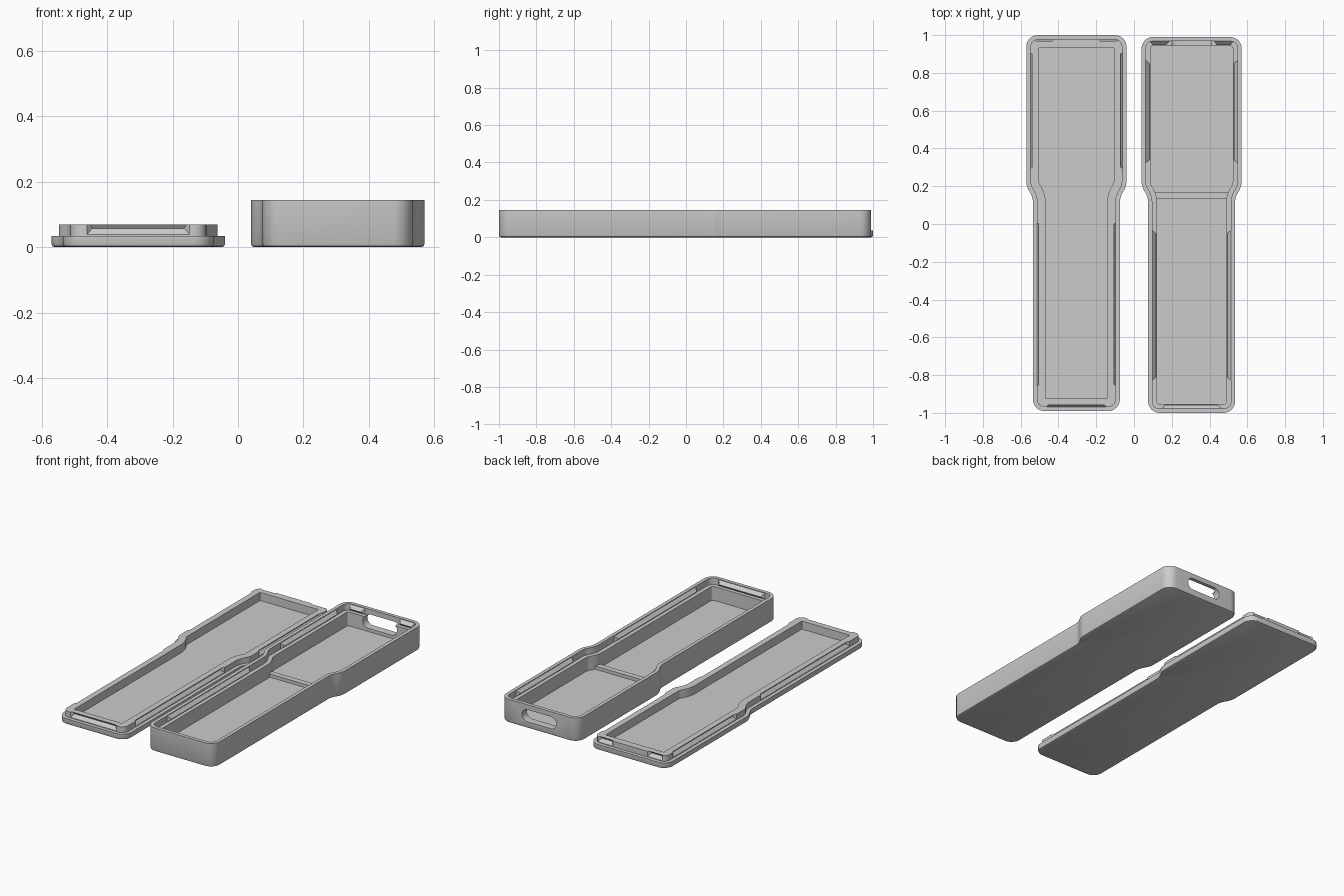
import bpy, bmesh, math
from mathutils import Vector

cube = bpy.data.objects.get("Cube")
if cube:
    bpy.data.objects.remove(cube, do_unlink=True)

grey = bpy.data.materials.new("plain grey")
grey.use_nodes = True
grey.diffuse_color = (0.6, 0.6, 0.6, 1)
grey.node_tree.nodes["Principled BSDF"].inputs["Base Color"].default_value = (0.6, 0.6, 0.6, 1)

WIDE, NARROW = 0.265, 0.23
CX = 0.305
SEGMENTS = 6


def make_object(name, bm):
    bmesh.ops.recalc_face_normals(bm, faces=bm.faces)
    mesh = bpy.data.meshes.new(name)
    bm.to_mesh(mesh)
    bm.free()
    mesh.materials.append(grey)
    obj = bpy.data.objects.new(name, mesh)
    bpy.context.collection.objects.link(obj)
    return obj


def outline(cx, y0, y1, d):
    """Rounded paddle outline, moved inwards by d."""
    lift = d * math.tan(math.radians(15))
    convex = max(0.06 - d, 0.001)
    half = [(NARROW - d, y0 + d, convex), (NARROW - d, 0.14 + lift, 0.1 + d),
            (WIDE - d, 0.2 + lift, max(0.1 - d, 0.01)), (WIDE - d, y1 - d, convex)]
    corners = half + [(-x, y, r) for x, y, r in reversed(half)]
    pts = []
    for i, (x, y, r) in enumerate(corners):
        p = Vector((x, y))
        u = (Vector(corners[i - 1][:2]) - p).normalized()
        v = (Vector(corners[(i + 1) % len(corners)][:2]) - p).normalized()
        turn = math.pi - u.angle(v)
        centre = p + (u + v).normalized() * r / math.cos(turn / 2)
        t = r * math.tan(turn / 2)
        start, end = p + u * t - centre, p + v * t - centre
        for k in range(SEGMENTS + 1):
            q = centre + start.lerp(end, k / SEGMENTS).normalized() * r
            pts.append((q.x + cx, q.y))
    return pts


def shell(name, cx, y0, y1, levels):
    """Loft the outline through (inset, height) levels and cap both ends."""
    bm = bmesh.new()
    rings = [[bm.verts.new((x, y, z)) for x, y in outline(cx, y0, y1, d)]
             for d, z in levels]
    n = len(rings[0])
    for a, b in zip(rings, rings[1:]):
        for i in range(n):
            j = (i + 1) % n
            bm.faces.new((a[i], a[j], b[j], b[i]))
    bm.faces.new(rings[0])
    bm.faces.new(rings[-1])
    return make_object(name, bm)


def wedge(bm, a, b, inward, z0, z1, peak_z, depth, back=0.003):
    """Snap wedge along a wall from a to b, with tapered ends."""
    a, b, inward = Vector(a), Vector(b), Vector(inward)
    taper = (b - a).normalized() * 0.02
    lo, hi = a - inward * back, b - inward * back
    spots = [(lo, z0), (hi, z0), (hi, z1), (lo, z1),
             (a + taper + inward * depth, peak_z), (b - taper + inward * depth, peak_z)]
    v = [bm.verts.new((p.x, p.y, z)) for p, z in spots]
    for f in ((0, 1, 2, 3), (0, 1, 5, 4), (3, 2, 5, 4), (0, 4, 3), (1, 5, 2)):
        bm.faces.new([v[i] for i in f])


def snaps(name, cx, y0, y1, head, grip, inset, **shape):
    """Wedges on both sides, one at the front and two at the back."""
    bm = bmesh.new()
    for s in (-1, 1):
        for half, (start, end) in ((WIDE, head), (NARROW, grip)):
            x = cx + s * (half - inset)
            wedge(bm, (x, start), (x, end), (-s, 0), **shape)
        wedge(bm, (cx + s * 0.115, y1 - inset), (cx + s * 0.225, y1 - inset), (0, -1), **shape)
    wedge(bm, (cx - 0.16, y0 + inset), (cx + 0.16, y0 + inset), (0, 1), **shape)
    return make_object(name, bm)


def cut(target, cutter):
    cutter.hide_render = True
    mod = target.modifiers.new("cut", "BOOLEAN")
    mod.operation, mod.solver, mod.object = "DIFFERENCE", "EXACT", cutter
    bpy.context.view_layer.objects.active = target
    bpy.ops.object.modifier_apply(modifier=mod.name)
    bpy.data.objects.remove(cutter, do_unlink=True)


# Deep tray with a rebate for the lid lip
tray = shell("case_tray", CX, -1.0, 0.99, [
    (0.01, 0), (0.003, 0.003), (0, 0.01), (0, 0.145),
    (0.022, 0.145), (0.022, 0.105), (0.047, 0.105), (0.047, 0.02)])

# Rounded slot through the back wall
bm = bmesh.new()
ring = []
for side in (1, -1):
    for k in range(13):
        a = -math.pi / 2 + math.pi * k / 12
        ring.append(bm.verts.new((CX + side * (0.08 + 0.037 * math.cos(a)), 0.92,
                                  0.077 + side * 0.037 * math.sin(a))))
face = bm.faces.new(ring)
moved = bmesh.ops.extrude_face_region(bm, geom=[face])["geom"]
bmesh.ops.translate(bm, vec=(0, 0.15, 0), verts=[g for g in moved if isinstance(g, bmesh.types.BMVert)])
cut(tray, make_object("slot_cutter", bm))

# Low divider across the tray floor
bm = bmesh.new()
bmesh.ops.create_cube(bm, size=1)
bmesh.ops.scale(bm, vec=(0.4, 0.035, 0.03), verts=bm.verts)
bmesh.ops.translate(bm, vec=(CX, 0.153, 0.025), verts=bm.verts)
make_object("floor_divider", bm)

# Snap ridges inside the rebate
ridges = snaps("snap_ridges", CX, -1.0, 0.99, (0.32, 0.87), (-0.83, -0.03), 0.022,
               z0=0.1, z1=0.144, peak_z=0.122, depth=0.019)

# Lid with a raised lip and matching grooves
lid = shell("case_lid", -CX, -0.99, 1.0, [
    (0.01, 0), (0.003, 0.003), (0, 0.01), (0, 0.035),
    (0.022, 0.035), (0.022, 0.07), (0.067, 0.07), (0.067, 0.02)])
cut(lid, snaps("groove_cutter", -CX, -0.99, 1.0, (0.29, 0.91), (-0.86, 0.01), 0.022,
               z0=0.036, z1=0.085, peak_z=0.058, depth=0.018))

bpy.ops.object.select_all(action="DESELECT")
for obj in (tray, lid):
    obj.select_set(True)
bpy.context.view_layer.objects.active = tray
bpy.ops.object.shade_smooth_by_angle(angle=math.radians(30))
